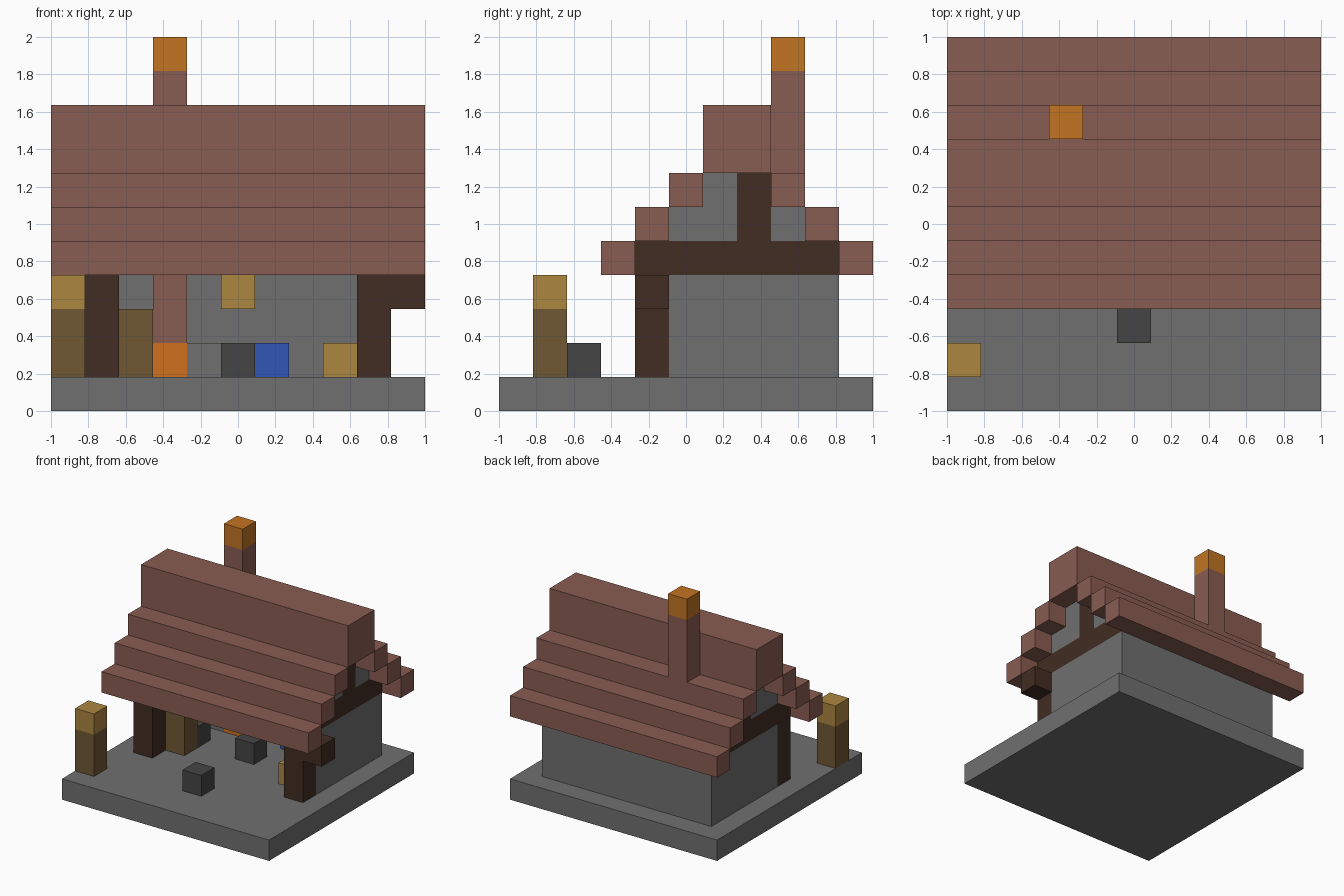
import bpy
import bmesh

if "Cube" in bpy.data.objects:
    bpy.data.objects.remove(bpy.data.objects["Cube"], do_unlink=True)

CELLS = 11
CELL = 2 / CELLS


def linear(c):
    c /= 255
    return c / 12.92 if c <= 0.04045 else ((c + 0.055) / 1.055) ** 2.4


def material(name, *rgb):
    color = tuple(linear(c) for c in rgb) + (1.0,)
    mat = bpy.data.materials.new(name)
    mat.use_nodes = True
    mat.diffuse_color = color
    bsdf = mat.node_tree.nodes["Principled BSDF"]
    bsdf.inputs["Base Color"].default_value = color
    bsdf.inputs["Roughness"].default_value = 0.9
    return mat


stone = material("stone grey", 112, 112, 112)
brick = material("brick red", 137, 93, 82)
timber = material("dark timber", 66, 45, 35)
wood = material("light wood", 112, 88, 53)
straw = material("lamp yellow", 172, 134, 64)
iron = material("iron grey", 69, 69, 69)
water = material("water blue", 50, 86, 182)
ember = material("ember orange", 194, 116, 34)
fire = material("fire orange", 208, 113, 30)


def block(name, mat, start, size=(1, 1, 1)):
    """Add a box given by its starting cell and its size in cells."""
    bm = bmesh.new()
    bmesh.ops.create_cube(bm, size=1)
    for v in bm.verts:
        for i in range(3):
            v.co[i] = (start[i] + (v.co[i] + 0.5) * size[i]) * CELL
        v.co.x -= 1
        v.co.y -= 1
    mesh = bpy.data.meshes.new(name)
    bm.to_mesh(mesh)
    bm.free()
    mesh.materials.append(mat)
    obj = bpy.data.objects.new(name, mesh)
    bpy.context.collection.objects.link(obj)
    return obj


# Ground slab and walls, open at the front
block("ground_slab", stone, (0, 0, 0), (CELLS, CELLS, 1))
block("back_wall", stone, (1, 9, 1), (9, 1, 3))

# Each end: side wall, front post, tie beam and timbered gable
for side, x in (("right", 1), ("left", 9)):
    block(side + "_wall", stone, (x, 5, 1), (1, 4, 3))
    block(side + "_front_post", timber, (x, 4, 1), (1, 1, 3))
    block(side + "_tie_beam", timber, (x, 4, 4), (1, 6, 1))
    block(side + "_king_post", timber, (x, 7, 5), (1, 1, 2))
    block(side + "_gable_low_front", stone, (x, 5, 5), (1, 2, 1))
    block(side + "_gable_high_front", stone, (x, 6, 6))
    block(side + "_gable_back", stone, (x, 8, 5))
block("bracket_beam", timber, (10, 4, 3))

# Stepped roof, mirrored about the ridge
for step in range(3):
    block(f"roof_front_step_{step}", brick, (0, 3 + step, 4 + step), (CELLS, 1, 1))
    block(f"roof_back_step_{step}", brick, (0, 10 - step, 4 + step), (CELLS, 1, 1))
block("roof_ridge", brick, (0, 6, 7), (CELLS, 2, 2))

# Hearth and chimney
block("hearth_fire", fire, (3, 8, 1))
for name, x in (("hearth_right", 2), ("hearth_left", 4)):
    block(name, stone, (x, 8, 1))
block("chimney", brick, (3, 8, 2), (1, 1, 8))
block("chimney_glow", ember, (3, 8, 10))

# Furnishings
block("lamp_post", wood, (0, 1, 1), (1, 1, 2))
block("lamp", straw, (0, 1, 3))
block("hanging_lamp", straw, (5, 7, 3))
block("wooden_rack", wood, (2, 5, 1), (1, 1, 2))
block("rack_weight", iron, (2, 6, 1))
block("yard_anvil", iron, (5, 2, 1))
block("indoor_anvil", iron, (5, 6, 1))
block("water_trough", water, (6, 8, 1))
block("crate", straw, (8, 5, 1))
